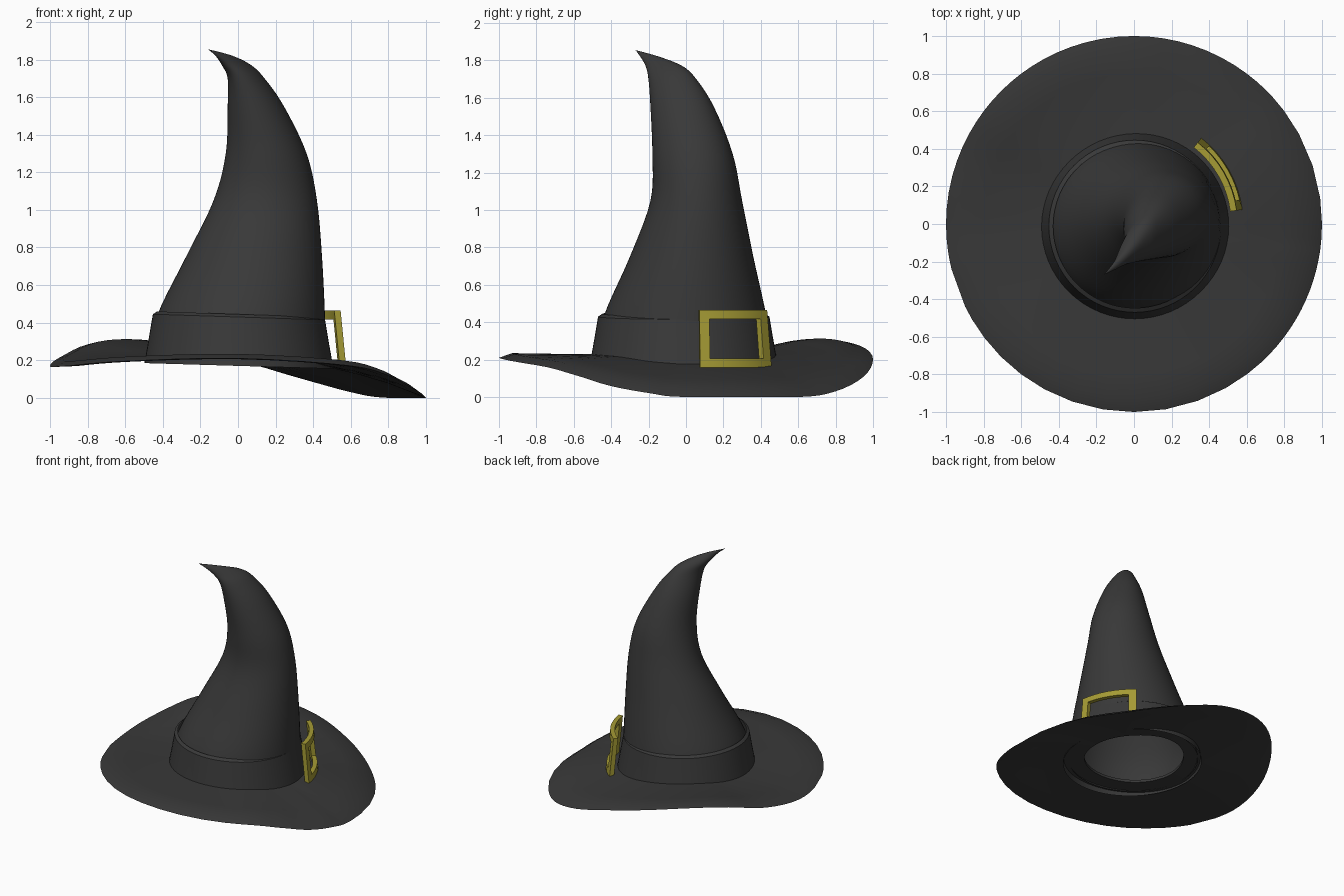
import bpy, bmesh, math

cube = bpy.data.objects.get("Cube")
if cube:
    bpy.data.objects.remove(cube, do_unlink=True)


def material(name, rgb):
    m = bpy.data.materials.new(name)
    m.use_nodes = True
    m.diffuse_color = (*rgb, 1)
    bsdf = next(n for n in m.node_tree.nodes if n.type == 'BSDF_PRINCIPLED')
    bsdf.inputs["Base Color"].default_value = (*rgb, 1)
    bsdf.inputs["Roughness"].default_value = 0.8
    return m


felt = material("black_felt", (0.04, 0.04, 0.04))
gold = material("dull_gold", (0.38, 0.33, 0.035))


def smooth_path(pts, steps, cyclic=False):
    """Catmull-Rom curve through tuples of any length."""
    n = len(pts)
    get = lambda i: pts[i % n] if cyclic else pts[max(0, min(n - 1, i))]
    out = []
    for i in range(n if cyclic else n - 1):
        for s in range(steps):
            t = s / steps
            out.append(tuple(
                b + 0.5 * t * (c - a + t * (2 * a - 5 * b + 4 * c - d + t * (3 * (b - c) + d - a)))
                for a, b, c, d in zip(get(i - 1), get(i), get(i + 1), get(i + 2))))
    return out if cyclic else out + [pts[-1]]


def loft(name, rings, mat, closed=False, angle=35):
    """Skin closed rings of points; closed joins the last ring to the first."""
    bm = bmesh.new()
    vs = [[bm.verts.new(p) for p in ring] for ring in rings]
    pairs = list(zip(vs, vs[1:])) + ([(vs[-1], vs[0])] if closed else [])
    for a, b in pairs:
        k = len(a)
        for i in range(k):
            j = (i + 1) % k
            bm.faces.new((a[i], a[j], b[j], b[i]))
    bmesh.ops.remove_doubles(bm, verts=bm.verts, dist=1e-5)
    bmesh.ops.recalc_face_normals(bm, faces=bm.faces)
    me = bpy.data.meshes.new(name)
    bm.to_mesh(me)
    bm.free()
    me.materials.append(mat)
    ob = bpy.data.objects.new(name, me)
    bpy.context.collection.objects.link(ob)
    bpy.ops.object.select_all(action='DESELECT')
    ob.select_set(True)
    bpy.context.view_layer.objects.active = ob
    bpy.ops.object.shade_smooth_by_angle(angle=math.radians(angle))
    return ob


# Crown: bent cone, each row is z, centre x, centre y, radius x, radius y, diagonal lean
rows = [
    (0.20, 0.0, -0.01, 0.47, 0.47, 0),
    (0.43, 0.015, -0.005, 0.448, 0.435, 0),
    (0.75, 0.085, 0.03, 0.362, 0.33, 0),
    (1.05, 0.145, 0.055, 0.275, 0.245, 0),
    (1.30, 0.15, 0.035, 0.215, 0.215, 0.05),
    (1.55, 0.095, -0.02, 0.15, 0.17, 0.15),
    (1.70, 0.043, -0.073, 0.098, 0.128, 0.35),
    (1.77, -0.008, -0.118, 0.078, 0.098, 0.6),
    (1.82, -0.075, -0.195, 0.045, 0.05, 0.8),
    (1.855, -0.16, -0.27, 0, 0, 0.8),
]
SIDES = 64
turn = [2 * math.pi * i / SIDES for i in range(SIDES)]


def crown_ring(z, cx, cy, rx, ry, lean):
    side = math.sqrt(max(0, 1 - lean * lean))
    return [(cx + rx * math.cos(t), cy + ry * (lean * math.cos(t) + side * math.sin(t)), z)
            for t in turn]


loft("crown", [crown_ring(*r) for r in smooth_path(rows, 5)], felt)

# Hat band: tapered shell, its top dipping slightly towards +x
band = [(0.503, 0.17), (0.48, 0.30), (0.458, 0.43), (0.435, 0.445)]
loft("hat_band",
     [[(0.005 + r * math.cos(t), -0.012 + r * math.sin(t), z - 0.015 * math.cos(t))
       for t in turn] for r, z in band], felt, angle=25)

# Brim: the edge rises and falls around the hat (degrees, edge height)
edge = [(-154, 0.17), (-127, 0.195), (-90, 0.21), (-53, 0.17), (-37, 0.12), (-24, 0.06),
        (-11, 0.02), (0, 0), (37, 0), (53, 0.03), (72, 0.11), (90, 0.2), (110, 0.27),
        (127, 0.3), (143, 0.285), (160, 0.22), (180, 0.17), (194, 0.165)]
wave = [p for p in smooth_path(edge, 4) if p[0] < 205]
BASE = 0.21
# Cross-section: radius and lift, over the top and back underneath
section = [(0.36, 0.02), (0.5, 0.02), (0.65, 0.02), (0.8, 0.022), (0.93, 0.024), (1.0, 0),
           (0.93, -0.004), (0.8, 0), (0.65, 0), (0.5, 0), (0.36, 0)]
loft("brim",
     [[(r * math.cos(math.radians(a)), r * math.sin(math.radians(a)),
        max(0, BASE + (h - BASE) * r * r + lift)) for a, h in wave]
      for r, lift in section], felt, closed=True, angle=20)


# Buckle: square frame curved around the band and leaning with it
def frame_path(a0, a1, z0, z1, n=8):
    arc = [a0 + (a1 - a0) * i / n for i in range(n + 1)]
    return [(a, z0) for a in arc] + [(a, z1) for a in reversed(arc)]


def on_band(a, z, out):
    r = 0.547 - 0.1 * (z - 0.16) + out
    return (r * math.cos(math.radians(a)), r * math.sin(math.radians(a)), z)


outer = frame_path(7.5, 52, 0.158, 0.465)
inner = frame_path(13, 46, 0.205, 0.418)
DEPTH = 0.034
loft("buckle",
     [[on_band(*o, DEPTH), on_band(*i, DEPTH), on_band(*i, 0), on_band(*o, 0)]
      for o, i in zip(outer, inner)], gold, closed=True, angle=30)
